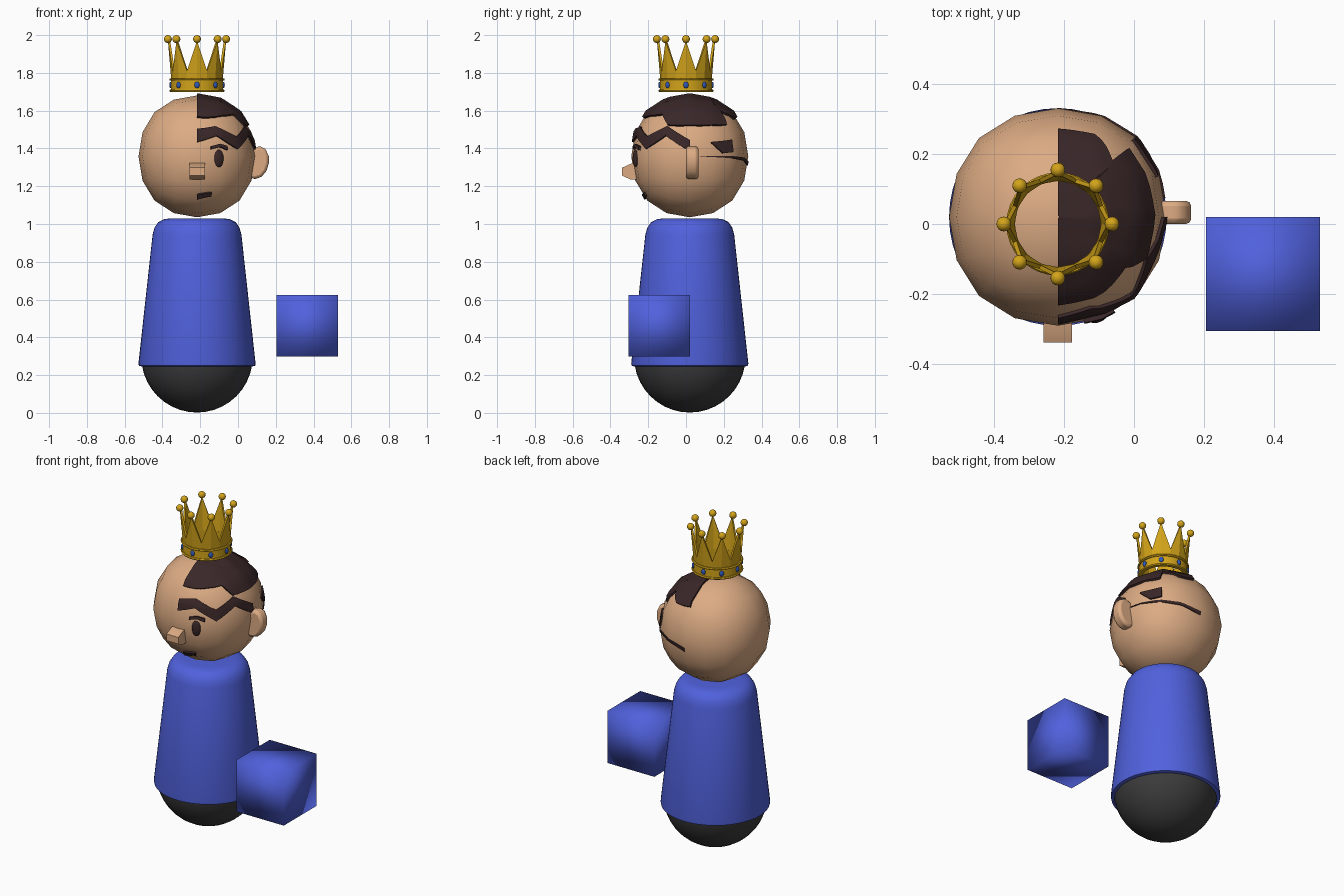
import bpy, bmesh
from math import sin, cos, pi, radians
from mathutils import Vector, Matrix
from mathutils.bvhtree import BVHTree

if "Cube" in bpy.data.objects:
    bpy.data.objects.remove(bpy.data.objects["Cube"])

CX, CY = -0.217, 0.02            # body axis
HC = Vector((CX, CY, 1.358))     # head centre


def material(name, *rgb):
    m = bpy.data.materials.new(name)
    m.diffuse_color = (*rgb, 1)
    m.use_nodes = True
    m.node_tree.nodes["Principled BSDF"].inputs["Base Color"].default_value = m.diffuse_color
    return m


SKIN = material("skin", 0.72, 0.41, 0.23)
BLUE = material("blue_cloth", 0.08, 0.12, 0.72)
DARK = material("dark_base", 0.045, 0.045, 0.045)
HAIR = material("hair", 0.042, 0.02, 0.021)
GOLD = material("gold", 0.65, 0.37, 0.01)
GEM = material("gem", 0.03, 0.1, 0.5)


def finish(name, bm, mat, angle=40):
    bmesh.ops.recalc_face_normals(bm, faces=bm.faces)
    me = bpy.data.meshes.new(name)
    bm.to_mesh(me)
    bm.free()
    me.materials.append(mat)
    me.shade_smooth()
    me.set_sharp_from_angle(angle=radians(angle))
    ob = bpy.data.objects.new(name, me)
    bpy.context.collection.objects.link(ob)
    return ob


def lathe(name, profile, centre, mat, n=48, closed=False):
    bm = bmesh.new()
    rings = [[bm.verts.new((centre[0] + r * cos(2 * pi * i / n),
                            centre[1] + r * sin(2 * pi * i / n), z)) for i in range(n)]
             for r, z in profile]
    pairs = list(zip(rings, rings[1:])) + ([(rings[-1], rings[0])] if closed else [])
    for a, b in pairs:
        for i in range(n):
            j = (i + 1) % n
            bm.faces.new((a[i], a[j], b[j], b[i]))
    bmesh.ops.remove_doubles(bm, verts=bm.verts, dist=1e-5)
    return finish(name, bm, mat)


def sphere(name, loc, size, mat, turn=0, seg=16):
    bm = bmesh.new()
    m = Matrix.Translation(loc) @ Matrix.Rotation(turn, 4, 'Z') @ Matrix.Diagonal((*size, 1))
    bmesh.ops.create_uvsphere(bm, u_segments=seg, v_segments=seg // 2, radius=1, matrix=m)
    return finish(name, bm, mat)


def box(name, loc, size, mat, angle=40):
    bm = bmesh.new()
    bmesh.ops.create_cube(bm, size=1, matrix=Matrix.Translation(loc) @ Matrix.Diagonal((*size, 1)))
    return finish(name, bm, mat, angle)


# Rounded base and robe
sphere("base", (CX, CY, 0.297), (0.295, 0.295, 0.295), DARK, seg=40)
lathe("robe", [(0, 0.25), (0.29, 0.245), (0.308, 0.25), (0.31, 0.262), (0.235, 0.945),
               (0.225, 0.98), (0.205, 1.01), (0.175, 1.025), (0.14, 1.03), (0, 1.03)],
      (CX, CY), BLUE)

# Hand block with smooth normals
box("hand", (0.367, -0.142, 0.461), (0.325, 0.325, 0.325), BLUE, 180)

# Head: rounded cube
head = box("head", HC, (0.738, 0.738, 0.768), SKIN, 180)
sub = head.modifiers.new("round", 'SUBSURF')
sub.levels = sub.render_levels = 2
bpy.context.view_layer.update()
tree = BVHTree.FromObject(head, bpy.context.evaluated_depsgraph_get())


def on_head(az, el, off=0.0):
    a, e = radians(az), radians(el)
    d = Vector((cos(a) * cos(e), sin(a) * cos(e), sin(e)))
    return tree.ray_cast(HC, d)[0] + d * off


# Patch lying on the head; stations are (azimuth, low elevation, high elevation)
def patch(name, stations, off=0.01, rows=4, mat=HAIR):
    bm = bmesh.new()
    cols = []
    for k, (s, t) in enumerate(zip(stations, stations[1:])):
        for i in range(0 if k == 0 else 1, 5):
            az, lo, hi = (s[c] + (t[c] - s[c]) * i / 4 for c in range(3))
            cols.append([bm.verts.new(on_head(az, lo + (hi - lo) * r / rows, off))
                         for r in range(rows + 1)])
    for a, b in zip(cols, cols[1:]):
        for r in range(rows):
            bm.faces.new((a[r], b[r], b[r + 1], a[r + 1]))
    # side wall down into the head
    rim = [e for e in bm.edges if e.is_boundary]
    new = bmesh.ops.extrude_edge_only(bm, edges=rim)["geom"]
    for v in new:
        if isinstance(v, bmesh.types.BMVert):
            v.co -= (v.co - HC).normalized() * (off + 0.006)
    return finish(name, bm, mat)


# Hair on one half of the head
patch("hair_cap", [(-90, 40, 89.5), (-66, 40, 89.5), (-37, 43, 89.5), (-25, 31, 89.5),
                   (10, 31, 89.5), (44, 31, 89.5), (46, 47, 89.5), (66, 38, 89.5),
                   (90, 40, 89.5)], off=0.012, rows=8)
patch("hair_fringe", [(-90, 14, 27), (-70, 20, 30), (-47, 7, 19), (-25, 20, 30), (0, 5, 16)])
patch("hair_side", [(22, 13, 14), (34, 3, 15), (46, 4, 16)])
patch("hair_back", [(10, 0, 0.5), (40, -1.5, 0.5), (65, -4, -1), (90, -9, -5)], off=0.006)

# Face
sphere("eye", on_head(-68, -2), (0.026, 0.012, 0.047), HAIR, radians(22))
patch("eyebrow", [(-76, 7, 10), (-67, 9, 12), (-59, 6, 10)], off=0.014)
patch("mouth", [(-90, -44, -39), (-72, -41, -37)], off=0.01)
bm = bmesh.new()
outline = [(-0.24, 1.325), (-0.285, 1.322), (-0.338, 1.298), (-0.338, 1.256),
           (-0.295, 1.236), (-0.24, 1.236)]
sides = [[bm.verts.new((CX + x, y, z)) for y, z in outline] for x in (-0.041, 0.041)]
for s in sides:
    bm.faces.new(s)
for i in range(6):
    j = (i + 1) % 6
    bm.faces.new((sides[0][i], sides[0][j], sides[1][j], sides[1][i]))
finish("nose", bm, SKIN)

# Ear: rounded plate
bm = bmesh.new()
ear = [(0.05, 1.375), (0.08, 1.4), (0.115, 1.412), (0.145, 1.398), (0.163, 1.36), (0.163, 1.32),
       (0.15, 1.28), (0.125, 1.25), (0.09, 1.238), (0.05, 1.25)]
face = bm.faces.new([bm.verts.new((x, 0.0, z)) for x, z in ear])
ext = bmesh.ops.extrude_face_region(bm, geom=[face])["geom"]
bmesh.ops.translate(bm, vec=(0, 0.066, 0), verts=[v for v in ext if isinstance(v, bmesh.types.BMVert)])
ear_ob = finish("ear", bm, SKIN, 60)
bev = ear_ob.modifiers.new("soften", 'BEVEL')
bev.width, bev.segments, bev.limit_method = 0.015, 2, 'ANGLE'
bev.angle_limit = radians(60)

# Crown: band, two rims, pointed wall, balls and gems
KX, KY = CX, 0.0
lathe("crown_band", [(0.138, 1.70), (0.138, 1.77), (0.122, 1.77), (0.122, 1.70)], (KX, KY), GOLD, 32, True)
for nm, z in (("lower", 1.706), ("upper", 1.765)):
    lathe("crown_rim_" + nm, [(0.13, z - 0.006), (0.143, z - 0.006), (0.147, z),
                              (0.143, z + 0.006), (0.13, z + 0.006)], (KX, KY), GOLD, 32, True)
bm = bmesh.new()
cols = []
for i in range(16):
    a = 2 * pi * i / 16
    r, z = (0.154, 1.97) if i % 2 == 0 else (0.139, 1.81)
    cols.append([bm.verts.new((KX + q * cos(a), KY + q * sin(a), h))
                 for q, h in ((0.136, 1.76), (r, z), (r - 0.012, z), (0.123, 1.76))])
for i in range(16):
    a, b = cols[i], cols[(i + 1) % 16]
    for k in range(4):
        bm.faces.new((a[k], b[k], b[(k + 1) % 4], a[(k + 1) % 4]))
finish("crown_points", bm, GOLD, 15)
for i in range(8):
    a = pi * i / 4
    sphere("crown_ball", (KX + 0.154 * cos(a), KY + 0.154 * sin(a), 1.979), (0.021,) * 3, GOLD)
    sphere("crown_gem", (KX + 0.139 * cos(a), KY + 0.139 * sin(a), 1.736), (0.008, 0.014, 0.017), GEM, a)
